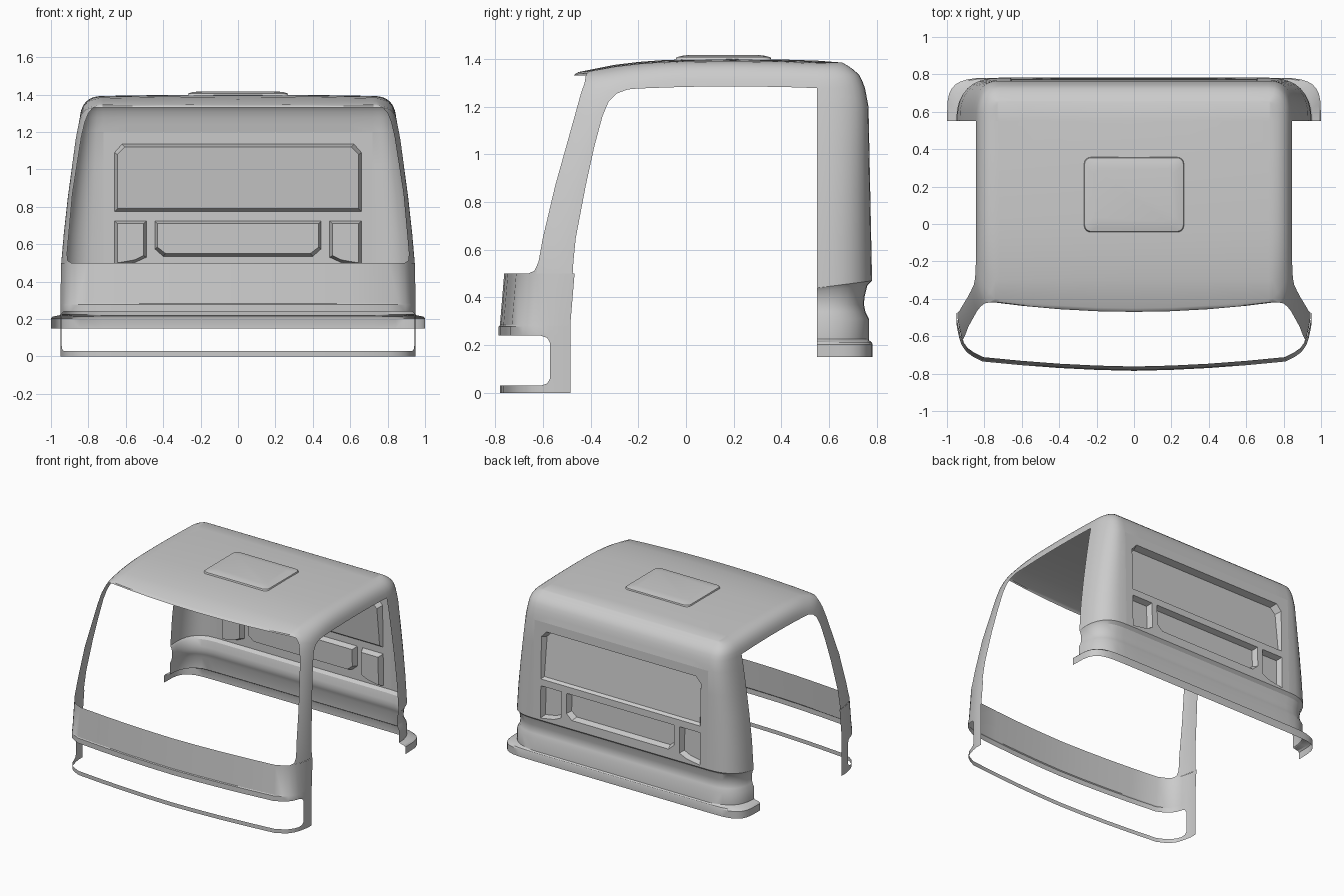
import bpy, bmesh, math
from mathutils import Vector as V

if "Cube" in bpy.data.objects:
    bpy.data.objects.remove(bpy.data.objects["Cube"])

XS = [.72, .6, .4, .2, 0]           # columns of the flat middle of roof and rear


def lerp_table(tab, z):
    if z <= tab[0][0]:
        return tab[0][1]
    for (a, p), (b, q) in zip(tab, tab[1:]):
        if z <= b:
            return p + (q - p) * (z - a) / (b - a)
    return tab[-1][1]


def half_width(z):
    return lerp_table([(0, .95), (.5, .945), (.65, .932), (.85, .91), (1.16, .868), (1.28, .845)], z)


def rear_y(z):
    return lerp_table([(.47, .78), (1.2, .765), (1.28, .75), (1.33, .73), (1.365, .69), (1.39, .645)], z)


def roof_z(x, y):
    d = y - .2
    return 1.40 - (.2 * -d ** 3 if d < 0 else .06 * d * d) - .008 * (x / .74) ** 2


def grid(bm, rows):
    vs = [[bm.verts.new(p) for p in r] for r in rows]
    for a, b in zip(vs, vs[1:]):
        for i in range(len(a) - 1):
            bm.faces.new((a[i], a[i + 1], b[i + 1], b[i]))


def poly(bm, *pts):
    bm.faces.new([bm.verts.new(p) for p in pts])


def finish(name, bm, mirror=True, angle=30):
    bmesh.ops.remove_doubles(bm, verts=bm.verts, dist=.0005)
    bmesh.ops.dissolve_degenerate(bm, edges=bm.edges, dist=.0002)
    bmesh.ops.recalc_face_normals(bm, faces=bm.faces)
    me = bpy.data.meshes.new(name)
    bm.to_mesh(me)
    bm.free()
    ob = bpy.data.objects.new(name, me)
    bpy.context.collection.objects.link(ob)
    bpy.ops.object.select_all(action='DESELECT')
    bpy.context.view_layer.objects.active = ob
    ob.select_set(True)
    bpy.ops.object.shade_smooth_by_angle(angle=math.radians(angle))
    if mirror:
        ob.modifiers.new("mirror", 'MIRROR').merge_threshold = .001
    return ob


def ring(w, y, z, tilt=0, e=.8):
    """Half horizontal section: door edge, round rear corner, middle of rear."""
    pts = []
    for i in range(9):
        a = i * math.pi / 16
        s, c = math.sin(a) ** e, max(0, math.cos(a)) ** e
        pts.append((.72 + (w - .72) * c, .55 + (y - .55) * s, z - tilt * (1 - s)))
    return pts + [(x, y, z) for x in XS[1:]]


# --- cab shell: front pillars and door rails as sections swept round the door opening
bm = bmesh.new()
stations = [  # door edge y, z / windscreen edge x, y, z / roundness
    (-.475, .5, .915, -.627, .5, 0), (-.472, .55, .914, -.618, .55, 0),
    (-.462, .65, .905, -.60, .65, 0), (-.42, .87, .885, -.548, .87, 0),
    (-.385, 1.03, .86, -.503, 1.03, .1), (-.35, 1.16, .838, -.464, 1.17, .25),
    (-.325, 1.22, .82, -.442, 1.25, .5), (-.29, 1.255, .80, -.425, 1.30, .75),
    (-.245, 1.272, .775, -.42, 1.33, .9), (-.2, 1.276, .74, -.40, 0, 1)]
rail_y = [-.3, -.2, -.1, 0, .2, .4, .55]
for y, py in zip(rail_y, [-.15, -.1, -.04, .03, .2, .4, .55]):
    stations.append((py, 1.285 - .06 * (py - .2) ** 2, .74, y, 0, 1))
sections = []
for py, pz, qx, qy, qz, b in stations:
    P = V((half_width(pz), py, pz))
    Q = V((qx, qy, qz or roof_z(qx, qy)))
    mid = (P + Q) / 2
    C = (mid + V((.012, 0, 0))).lerp(V((P.x - .012, mid.y, Q.z - .006)), b)
    sections.append([P * (1 - t) ** 2 + C * 2 * t * (1 - t) + Q * t * t for t in [k / 6 for k in range(7)]])
grid(bm, sections)

# --- roof middle with turned-down front lip
cols = [.74] + XS


def front_y(x):
    return -.47 + .05 * (x / .74) ** 2


rows = [[(x, front_y(x), 1.33) for x in cols],
        [(x, front_y(x) + .004, roof_z(x, front_y(x)) - .004) for x in cols],
        [(x, front_y(x) + .02, roof_z(x, front_y(x) + .02)) for x in cols]]
rows += [[(x, y, roof_z(x, y)) for x in cols] for y in rail_y]
grid(bm, rows)
poly(bm, sections[8][-1], rows[0][0], rows[1][0], rows[2][0])

# --- rear corners and top of rear wall
low = [ring(half_width(z), rear_y(z), z, .03 if z == .47 else 0) for z in (.47, .65, .85, 1.03, 1.2)]
grid(bm, [r[:9] for r in low])
top = [low[-1], ring(half_width(1.24), rear_y(1.24), 1.24)]
top += [ring(p.x, rear_y(p.z), p.z) for p in sections[-1]]
top.append([(x, .55, roof_z(x, .55)) for x, _, _ in top[-1]])
grid(bm, top)
finish("cab_shell", bm)

# --- rear wall panel with recessed pockets
window = [(-.66, .775), (.66, .775), (.66, 1.09), (.62, 1.135), (-.62, 1.135), (-.66, 1.09)]
tray = [(-.40, .535), (.40, .535), (.445, .575), (.445, .725), (-.445, .725), (-.445, .575)]
pocket = [(.49, .53), (.55, .503), (.66, .485), (.66, .725), (.49, .725)]
pocket_l = [(-x, z) for x, z in reversed(pocket)]
outer = [(-.72, .47), (.72, .47), (.72, 1.2), (-.72, 1.2)]
bm = bmesh.new()
edges = []
for loop in (outer, window, tray, pocket, pocket_l):
    vs = [bm.verts.new((x, rear_y(z), z)) for x, z in loop]
    edges += [bm.edges.new((vs[i], vs[i - 1])) for i in range(len(vs))]
bmesh.ops.triangle_fill(bm, edges=edges, use_beauty=True, normal=(0, 1, 0))
for loop, d_low, d_top in ((window, .02, .05), (tray, .04, .04), (pocket, .04, .04), (pocket_l, .04, .04)):
    xa, xb = min(p[0] for p in loop), max(p[0] for p in loop)
    za, zb = min(p[1] for p in loop), max(p[1] for p in loop)
    kx, kz = 1 - .03 / (xb - xa), 1 - .03 / (zb - za)
    rim, floor = [], []
    for x, z in loop:
        rim.append((x, rear_y(z), z))
        f = (z - za) / (zb - za)
        floor.append(((xa + xb) / 2 + (x - (xa + xb) / 2) * kx, rear_y(z) - d_low - (d_top - d_low) * f,
                      (za + zb) / 2 + (z - (za + zb) / 2) * kz))
    grid(bm, [rim + rim[:1], floor + floor[:1]])
    poly(bm, *floor)
finish("rear_wall_panel", bm, mirror=False, angle=20)

# --- rear skirt: waist groove, band and flange
bm = bmesh.new()
grid(bm, [ring(half_width(.47), .78, .47, .03), ring(.936, .76, .45, .025), ring(.93, .748, .40, .01),
          ring(.93, .746, .37), ring(.935, .752, .34), ring(.95, .767, .31), ring(.95, .767, .225),
          ring(.955, .768, .22, 0, .7), ring(.99, .778, .213, 0, .55), ring(1.0, .782, .203, 0, .5),
          ring(1.0, .782, .15, 0, .5)])
finish("rear_skirt", bm)

# --- front panel, its corner posts and the lower hoop
plan = [(.95, -.485), (.95, -.53), (.943, -.57), (.933, -.61), (.92, -.645), (.895, -.68),
        (.86, -.705), (.81, -.73), (.6, -.75), (.4, -.765), (.2, -.775), (0, -.78)]


def front_row(z, shift=0, n=12):
    k = .995 if z > .4 else 1
    return [(x * k, y + (shift if i > 2 or shift > .01 else 0), z) for i, (x, y) in enumerate(plan[:n])]


bm = bmesh.new()
grid(bm, [front_row(0), front_row(.03)])
grid(bm, [front_row(z, 0, 3) for z in (.03, .06, .21, .24)])
grid(bm, [front_row(.24, -.005), front_row(.278, -.005), front_row(.284), front_row(.5, .018)])
for z0, s in ((.03, 1), (.24, -1)):      # rounded corners of the lower opening
    a, b = V((*plan[2], z0)), V((*plan[3], z0))
    c = V((*plan[2], z0 + .03 * s))
    m = a + (b - a) * .3 + (c - a) * .3
    poly(bm, a, b, m)
    poly(bm, a, m, c)
r = front_row(.5, .018)                  # rounded foot of the pillar
poly(bm, r[4], r[5], (.911, -.635, .512), (.914, -.618, .55))
finish("front_panel_and_hoop", bm)

# --- roof hatch
bm = bmesh.new()
loops = []
for inset, z in ((0, 1.388), (.006, 1.407), (.03, 1.413), (.06, 1.417)):
    hx, hy, rad = .27 - inset, .203 - inset, .035
    pts = []
    for q in range(4):
        sx, sy = ((1, 1), (-1, 1), (-1, -1), (1, -1))[q]
        for k in range(5):
            a = (q + k / 4) * math.pi / 2
            pts.append((sx * (hx - rad) + rad * math.cos(a), .157 + sy * (hy - rad) + rad * math.sin(a), z))
    loops.append(pts + pts[:1])
grid(bm, loops)
poly(bm, *loops[-1][:-1])
finish("roof_hatch", bm, mirror=False)
